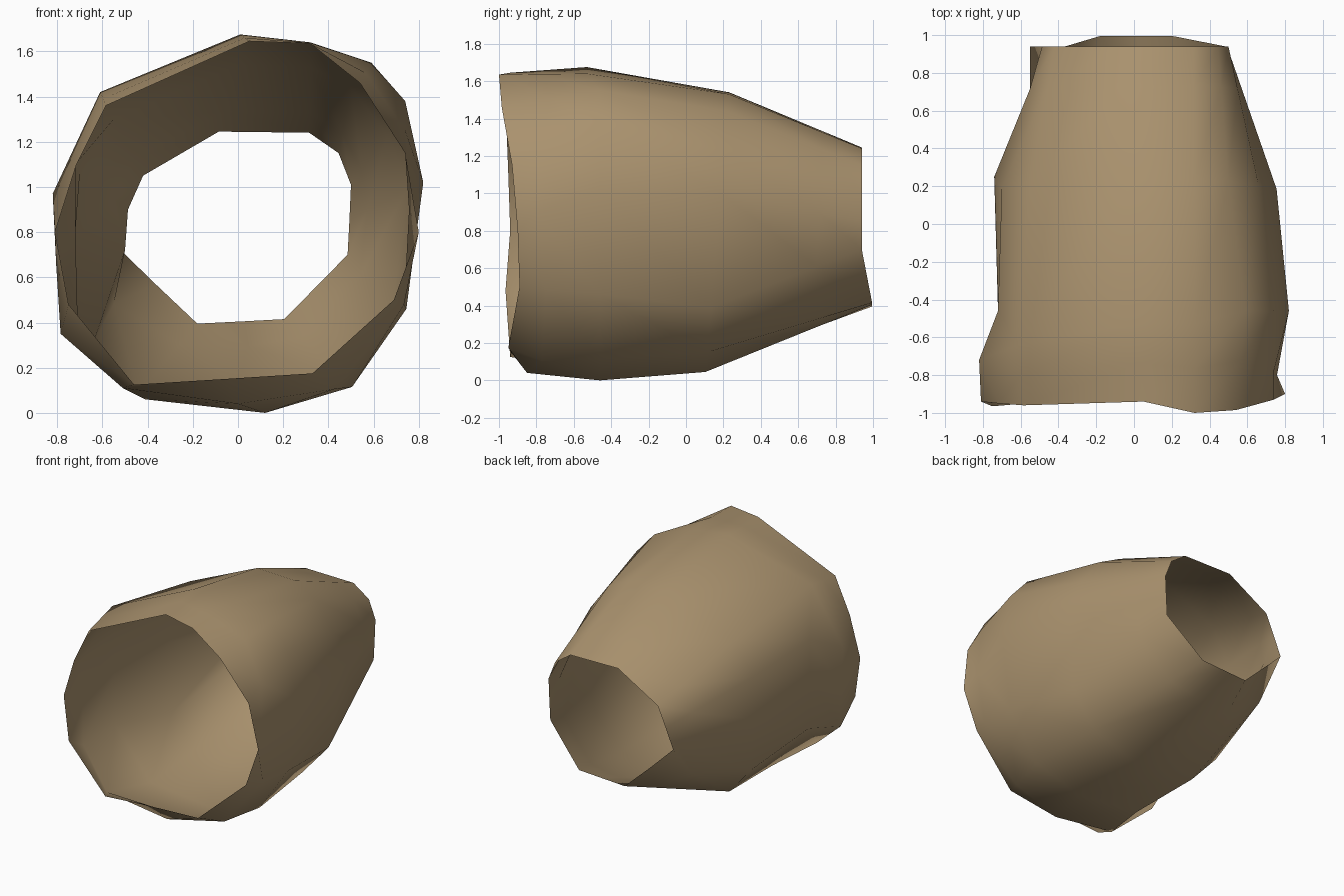
import bpy, bmesh

# Cross-sections, clockwise from the top as seen from the front
front = [(.05, -.94, 1.645), (.32, -1, 1.635), (.54, -.985, 1.46), (.74, -.93, 1.15),
         (.80, -.90, .80), (.69, -.89, .50), (.33, -.95, .175), (-.06, -.935, .15),
         (-.46, -.94, .125), (-.75, -.965, .48), (-.81, -.94, .80), (-.715, -.95, 1.1),
         (-.585, -.96, 1.36)]
belly = [(.01, 1.675), (.32, 1.64), (.59, 1.55), (.74, 1.38), (.82, 1.02), (.745, .46),
         (.505, .115), (.12, 0), (-.41, .06), (-.71, .42), (-.72, .8), (-.72, 1.1),
         (-.61, 1.42)]
waist = [(0, 1.54), (.32, 1.53), (.5, 1.44), (.66, 1.23), (.755, 1.0), (.67, .39),
         (.46, .15), (.12, .045), (-.44, .085), (-.64, .31), (-.74, .77), (-.7, 1.06),
         (-.55, 1.3)]
back = [(-.085, 1.245), (.315, 1.24), (.445, 1.15), (.5, 1.01), (.493, .85), (.485, .7),
        (.205, .415), (.02, .405), (-.18, .395), (-.365, .57), (-.55, .75), (-.487, .9),
        (-.42, 1.05)]
belly = [(x, -.46 - (.07 if z > 1.6 else 0), z) for x, z in belly]
belly[12] = (-.61, -.64, 1.42)
waist = [(x, .1 + .085 * z, z) for x, z in waist]
waist[10] = (-.74, .25, .77)
back = [(x, .995 if z < .42 else .94, z) for x, z in back]


def blend(a, b, t, fixes):
    """Ring between two rings, with dents and bulges at the given corners."""
    ring = [tuple(p + (q - p) * t for p, q in zip(u, v)) for u, v in zip(a, b)]
    for i, point in fixes.items():
        ring[i] = point
    return ring


# Collar behind the mouth: pinched on the right, flared on the left
collar = blend(front, belly, .5, {
    3: (.74, -.78, 1.25), 4: (.757, -.80, .9), 5: (.735, -.75, .48), 6: (.425, -.77, .105),
    7: (0, -.85, .04), 8: (-.51, -.85, .11), 9: (-.785, -.74, .35),
    10: (-.805, -.72, .66), 11: (-.82, -.72, .97)})
# Dented neck before the narrow end
neck = blend(waist, back, .7, {9: (-.55, .71, .48), 10: (-.5, .81, .72)})

# Skin the rings into an open tapered tube
bm = bmesh.new()
rings = [[bm.verts.new(p) for p in ring]
         for ring in (front, collar, belly, waist, neck, back)]
n = len(front)
for r, s in zip(rings, rings[1:]):
    for i in range(n):
        j = (i + 1) % n
        bm.faces.new((r[i], r[j], s[j], s[i]))
bmesh.ops.recalc_face_normals(bm, faces=bm.faces)
for f in bm.faces:
    f.smooth = True

mesh = bpy.data.meshes.new("tapered_tube")
bm.to_mesh(mesh)
bm.free()
tube = bpy.data.objects.new("tapered_tube", mesh)
bpy.context.collection.objects.link(tube)

tan = bpy.data.materials.new("tan")
tan.diffuse_color = (.40, .287, .156, 1)
mesh.materials.append(tan)
